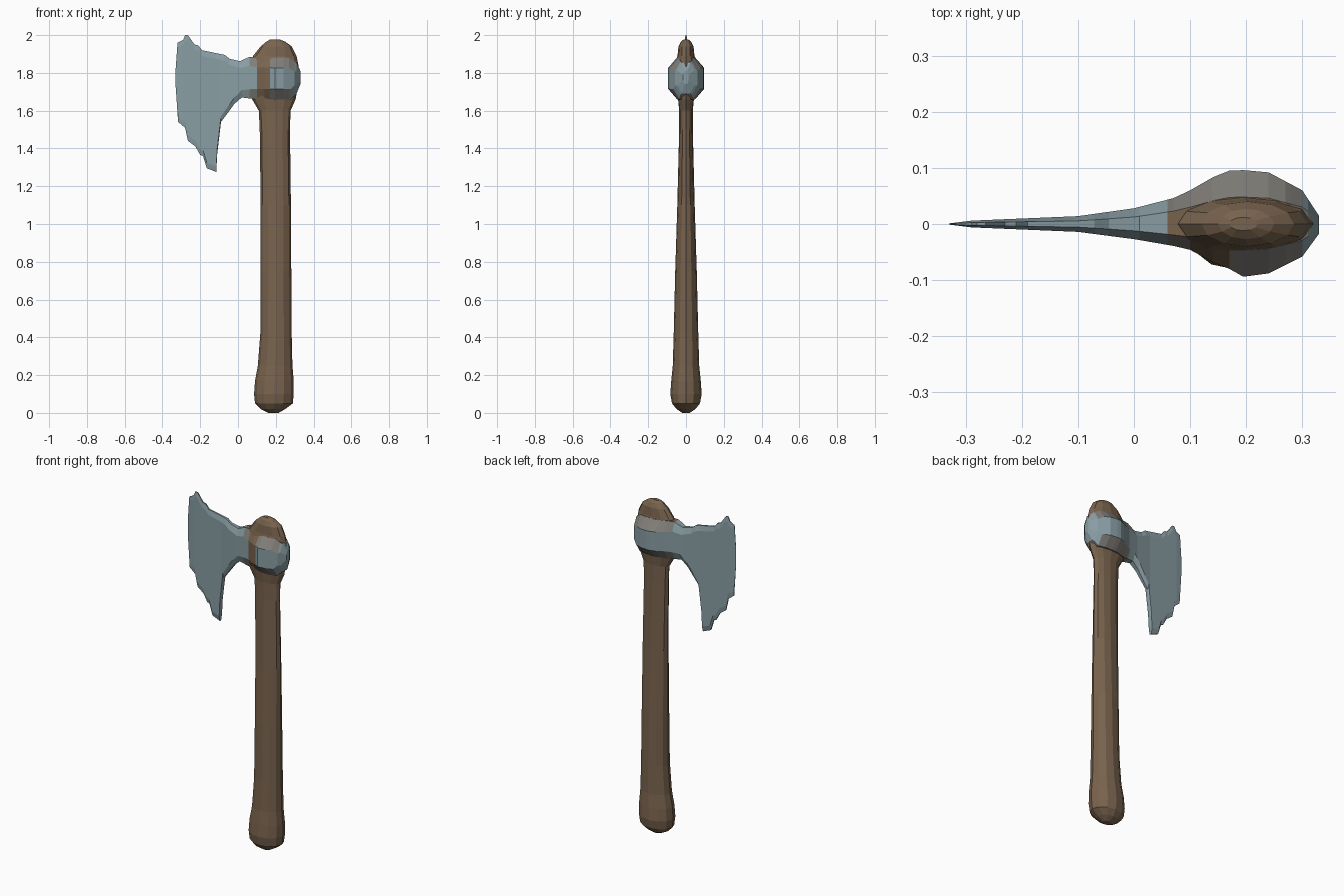
import bpy
from math import cos, sin, pi


def material(name, rgb):
    m = bpy.data.materials.new(name)
    m.diffuse_color = (*rgb, 1)
    return m


WOOD = material("wood", (0.19, 0.125, 0.075))
STEEL = material("steel", (0.25, 0.34, 0.37))
WORN = material("worn_steel", (0.22, 0.21, 0.19))


def interp(table, x):
    for (x0, *a), (x1, *b) in zip(table, table[1:]):
        if x <= x1:
            t = max(0, (x - x0) / (x1 - x0))
            return [p + (q - p) * t for p, q in zip(a, b)]
    return table[-1][1:]


def loft(name, rings, mats):
    """Skin closed rings of equal size and cap both ends."""
    n = len(rings[0])
    verts = [v for r in rings for v in r]
    faces = [tuple(range(n))[::-1]]
    for i in range(len(rings) - 1):
        for j in range(n):
            k = (j + 1) % n
            faces.append((i*n + j, i*n + k, (i+1)*n + k, (i+1)*n + j))
    faces.append(tuple(range((len(rings)-1)*n, len(rings)*n)))
    me = bpy.data.meshes.new(name)
    me.from_pydata(verts, [], faces)
    for m in mats:
        me.materials.append(m)
    ob = bpy.data.objects.new(name, me)
    bpy.context.collection.objects.link(ob)
    return ob


# Handle with swollen foot and rounded knob: z, left x, right x, half depth
handle_profile = [
    (0.0, 0.16, 0.215, 0.02), (0.02, 0.12, 0.25, 0.05), (0.05, 0.09, 0.29, 0.074),
    (0.1, 0.085, 0.295, 0.083), (0.17, 0.09, 0.295, 0.078), (0.25, 0.105, 0.288, 0.07),
    (0.42, 0.118, 0.284, 0.065), (0.75, 0.12, 0.282, 0.057), (1.1, 0.12, 0.28, 0.046),
    (1.5, 0.115, 0.275, 0.036), (1.6, 0.11, 0.278, 0.036), (1.66, 0.075, 0.305, 0.042),
    (1.72, 0.065, 0.315, 0.055), (1.84, 0.065, 0.32, 0.06), (1.89, 0.08, 0.31, 0.045),
    (1.94, 0.12, 0.285, 0.04), (1.965, 0.15, 0.25, 0.027), (1.977, 0.17, 0.22, 0.012)]
SIDES = 12
rings = []
for z, x0, x1, d in handle_profile:
    rings.append([((x0 + x1)/2 + (x1 - x0)/2 * cos(2*pi*i/SIDES),
                   d * sin(2*pi*i/SIDES), z) for i in range(SIDES)])
loft("handle", rings, [WOOD])

# Axe head outline, top and bottom edges: x, z
top_edge = [(-0.33, 1.82), (-0.32, 1.96), (-0.29, 1.975), (-0.28, 2.0), (-0.265, 2.0),
            (-0.23, 1.95), (-0.21, 1.945), (-0.19, 1.92), (-0.07, 1.895), (-0.045, 1.875),
            (0.01, 1.862), (0.06, 1.885), (0.27, 1.88), (0.31, 1.855), (0.33, 1.81)]
bottom_edge = [(-0.33, 1.73), (-0.317, 1.54), (-0.28, 1.51), (-0.265, 1.44), (-0.225, 1.41),
               (-0.2, 1.365), (-0.185, 1.36), (-0.165, 1.295), (-0.115, 1.275), (-0.11, 1.37),
               (-0.09, 1.54), (-0.06, 1.58), (-0.02, 1.635), (0.02, 1.67), (0.1, 1.66),
               (0.28, 1.66), (0.31, 1.69), (0.33, 1.74)]
# Half depth in front and behind, rim share, bevel height
depth = [(-0.33, 0.001, 0.001, 0.5, 0.02), (-0.29, 0.006, 0.006, 0.4, 0.03),
         (-0.1, 0.014, 0.014, 0.4, 0.03), (0.0, 0.027, 0.028, 0.45, 0.035),
         (0.07, 0.039, 0.046, 0.5, 0.05), (0.1, 0.046, 0.06, 0.5, 0.055),
         (0.14, 0.068, 0.083, 0.5, 0.055), (0.17, 0.08, 0.095, 0.5, 0.055),
         (0.195, 0.094, 0.096, 0.5, 0.055), (0.24, 0.088, 0.092, 0.5, 0.055),
         (0.3, 0.058, 0.06, 0.5, 0.055), (0.33, 0.017, 0.014, 0.5, 0.02)]

xs = sorted({row[0] for t in (top_edge, bottom_edge, depth) for row in t})
rings = []
for x in xs:
    zt, zb = interp(top_edge, x)[0], interp(bottom_edge, x)[0]
    front, back, rim, bevel = interp(depth, x)
    rings.append([(x, -front*rim, zt), (x, -front, zt - bevel),
                  (x, -front, zb + bevel), (x, -front*rim, zb),
                  (x, back*rim, zb), (x, back, zb + bevel),
                  (x, back, zt - bevel), (x, back*rim, zt)])
head = loft("axe_head", rings, [STEEL, WORN, WOOD])

# Wood stain around the eye of the head
for p in head.data.polygons:
    c = p.center
    if 0.09 < c.x < 0.17 and c.y < -0.02:
        p.material_index = 2
    elif c.x > 0.06 and c.z > 1.87:
        p.material_index = 2
    elif c.x > 0.06 and (c.z > 1.84 or c.z < 1.695):
        p.material_index = 1
